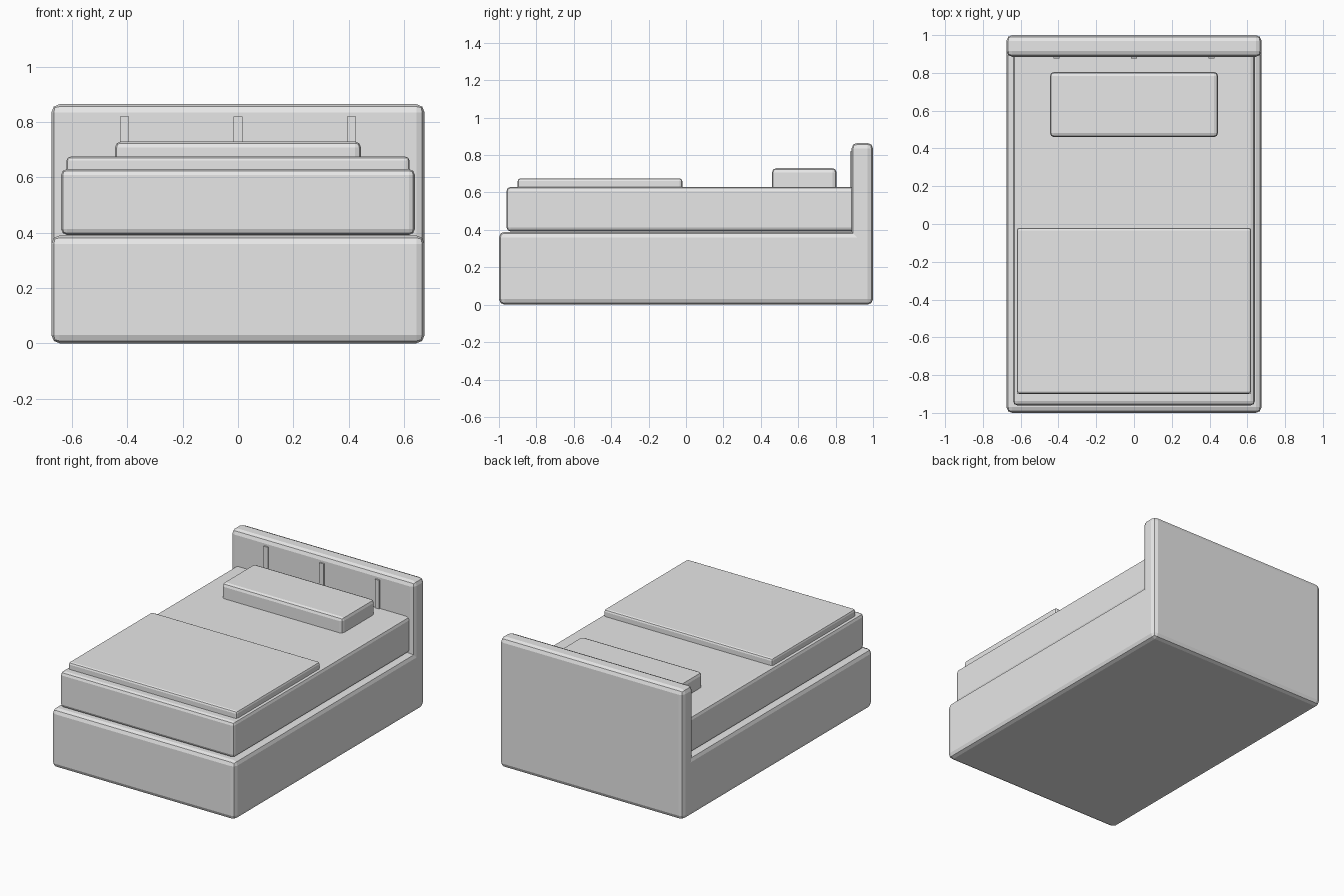
import bpy

default = bpy.data.objects.get("Cube")
if default:
    bpy.data.objects.remove(default, do_unlink=True)

# One plain grey for the whole bed
grey = bpy.data.materials.new("plain grey")
grey.use_nodes = True
colour = (0.8, 0.8, 0.8, 1)
grey.diffuse_color = colour
grey.node_tree.nodes["Principled BSDF"].inputs["Base Color"].default_value = colour


def rounded_box(name, low, high, radius=0):
    """Box between two corners, with a two-step bevel on its edges."""
    centre = [(a + b) / 2 for a, b in zip(low, high)]
    bpy.ops.mesh.primitive_cube_add(size=1, location=centre)
    box = bpy.context.object
    box.name = name
    box.scale = [b - a for a, b in zip(low, high)]
    bpy.ops.object.transform_apply(location=False, rotation=False, scale=True)
    box.data.materials.append(grey)
    if radius:
        bevel = box.modifiers.new("soft edges", "BEVEL")
        bevel.width = radius
        bevel.segments = 2
    return box


# Frame
rounded_box("bed_base", (-0.675, -1, 0), (0.675, 1, 0.39), 0.03)
rounded_box("headboard", (-0.675, 0.885, 0), (0.675, 1, 0.865), 0.03)

# Bedding, sunk slightly into the layer beneath
rounded_box("mattress", (-0.64, -0.96, 0.392), (0.64, 0.92, 0.63), 0.022)
rounded_box("blanket", (-0.62, -0.9, 0.6), (0.62, -0.02, 0.675), 0.014)
rounded_box("pillow", (-0.445, 0.46, 0.59), (0.445, 0.805, 0.73), 0.022)

# Thin upright strips on the headboard
for side, x in (("right", -0.41), ("middle", 0), ("left", 0.41)):
    rounded_box("headboard_strip_" + side,
                (x - 0.016, 0.876, 0.5), (x + 0.016, 0.9, 0.82))
